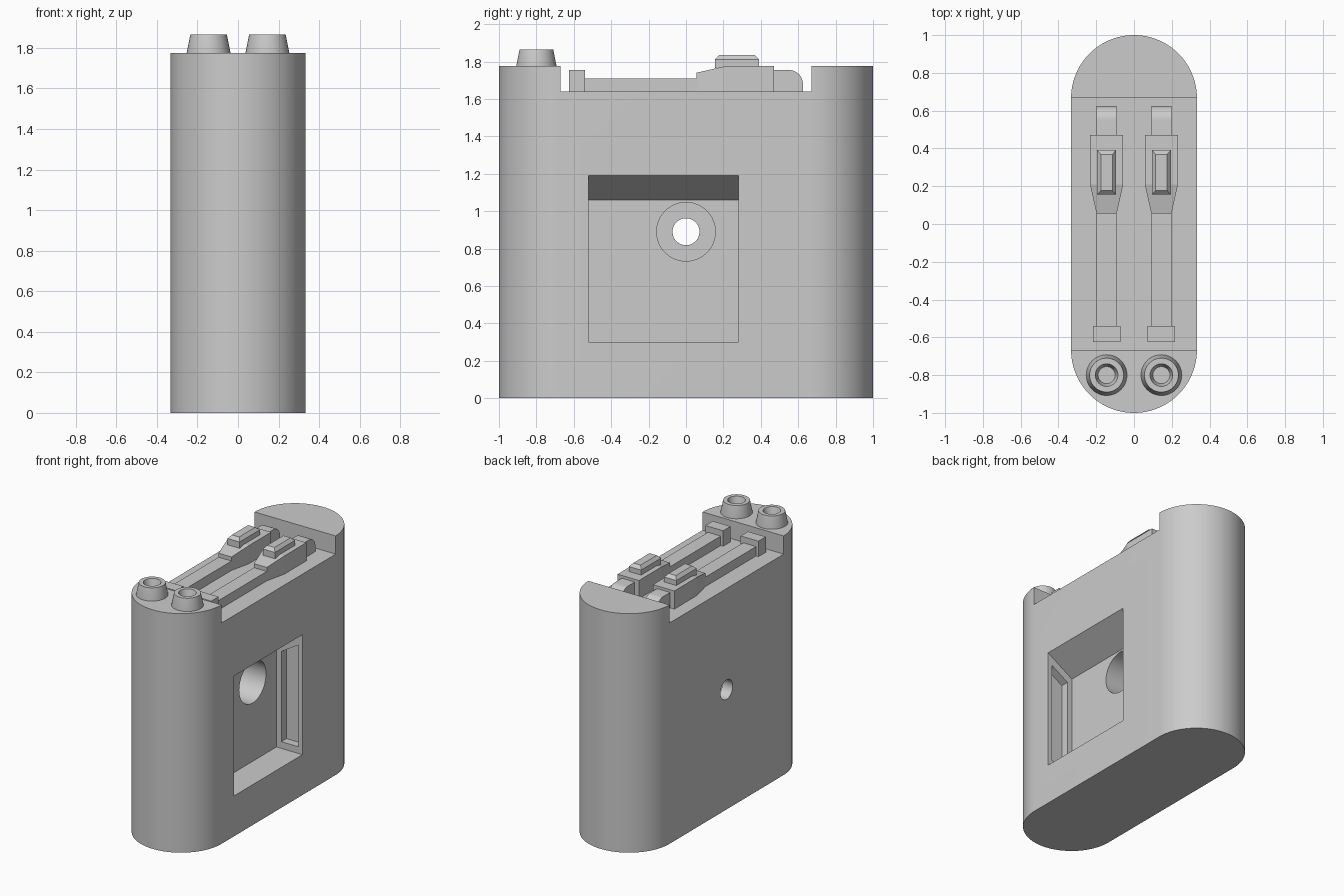
import bpy, bmesh
from math import pi, cos, sin, radians

if "Cube" in bpy.data.objects:
    bpy.data.objects.remove(bpy.data.objects["Cube"], do_unlink=True)

GREY = (0.6, 0.6, 0.6, 1)
grey = bpy.data.materials.new("plain grey")
grey.use_nodes = True
grey.diffuse_color = GREY
grey.node_tree.nodes["Principled BSDF"].inputs["Base Color"].default_value = GREY


def loft(name, rings):
    """Skin a closed solid through matching rings of points."""
    bm = bmesh.new()
    rows = [[bm.verts.new(p) for p in ring] for ring in rings]
    n = len(rows[0])
    for a, b in zip(rows, rows[1:]):
        for i in range(n):
            j = (i + 1) % n
            bm.faces.new((a[i], a[j], b[j], b[i]))
    bm.faces.new(rows[0])
    bm.faces.new(rows[-1])
    bmesh.ops.recalc_face_normals(bm, faces=bm.faces)
    mesh = bpy.data.meshes.new(name)
    bm.to_mesh(mesh)
    bm.free()
    mesh.materials.append(grey)
    obj = bpy.data.objects.new(name, mesh)
    bpy.context.collection.objects.link(obj)
    return obj


def prism(name, axis, pts, lo, hi):
    """Extrude a 2D outline along one axis."""
    place = {"X": lambda p, d: (d, p[0], p[1]),
             "Y": lambda p, d: (p[0], d, p[1]),
             "Z": lambda p, d: (p[0], p[1], d)}[axis]
    return loft(name, [[place(p, d) for p in pts] for d in (lo, hi)])


def arc(cx, cy, r, a0, a1, n):
    return [(cx + r * cos(radians(a0 + (a1 - a0) * i / n)),
             cy + r * sin(radians(a0 + (a1 - a0) * i / n))) for i in range(n + 1)]


def circle(cx, cy, r, n=48):
    return arc(cx, cy, r, 0, 360, n)[:-1]


def rect(cx, cy, hx, hy):
    return [(cx - hx, cy - hy), (cx + hx, cy - hy), (cx + hx, cy + hy), (cx - hx, cy + hy)]


def smooth(obj):
    bpy.ops.object.select_all(action="DESELECT")
    obj.select_set(True)
    bpy.context.view_layer.objects.active = obj
    bpy.ops.object.shade_smooth_by_angle(angle=radians(30))


def cut(obj, cutter):
    mod = obj.modifiers.new("cut", "BOOLEAN")
    mod.operation = "DIFFERENCE"
    mod.solver = "EXACT"
    mod.object = cutter
    bpy.context.view_layer.objects.active = obj
    bpy.ops.object.modifier_apply(modifier=mod.name)
    bpy.data.objects.remove(cutter, do_unlink=True)


# Body: upright slab with rounded ends
R, END, TOP, DECK = 0.333, 0.667, 1.775, 1.64
outline = arc(0, END, R, 0, 180, 48) + arc(0, -END, R, 180, 360, 48)
body = prism("body", "Z", outline, 0, TOP)

# Sunken deck between the rounded ends
cut(body, prism("deck_cutter", "Z", rect(0, 0, 0.5, 0.67), DECK, 2))

# Side pocket with sloping roof, slots in its end walls, stepped bore through
cut(body, prism("pocket_cutter", "Y",
                [(0.4, 0.3), (0.12, 0.3), (0.12, 1.06), (0.4, 1.231)], -0.52, 0.28))
cut(body, prism("slot_cutter", "Y",
                [(0.3, 0.35), (0.16, 0.35), (0.16, 1.02), (0.3, 1.105)], -0.58, 0.34))
cut(body, prism("wide_bore_cutter", "X", circle(0, 0.89, 0.157), -0.25, 0.2))
cut(body, prism("narrow_bore_cutter", "X", circle(0, 0.89, 0.072), -0.5, 0.2))
smooth(body)

for side, x in (("left", 0.145), ("right", -0.145)):
    # Hollow tapered nozzle
    profile = [(0.108, TOP - 0.01), (0.108, TOP), (0.09, 1.865),
               (0.06, 1.865), (0.045, 1.81)]
    nozzle = loft(side + "_nozzle",
                  [[(px, py, z) for px, py in circle(x, -0.8, r)] for r, z in profile])
    smooth(nozzle)

    # Rail and its front stop block
    prism(side + "_rail", "Z", rect(x, -0.24, 0.053, 0.32), DECK - 0.01, 1.71)
    prism(side + "_stop_block", "Z", rect(x, -0.582, 0.073, 0.043), DECK - 0.01, 1.755)

    # Lever that widens and rises toward the back
    loft(side + "_lever",
         [[(x - w, y, DECK - 0.01), (x + w, y, DECK - 0.01), (x + w, y, z), (x - w, y, z)]
          for y, w, z in ((0.055, 0.053, 1.74), (0.21, 0.088, TOP), (0.47, 0.088, TOP))])

    # Rounded tail behind the lever
    tail = prism(side + "_tail", "X",
                 [(0.45, DECK - 0.01), (0.625, DECK - 0.01)]
                 + arc(0.55, 1.68, 0.075, 0, 90, 12) + [(0.45, 1.755)],
                 x - 0.053, x + 0.053)
    smooth(tail)

    # Chamfered thumb button
    loft(side + "_button",
         [[(px, py, z) for px, py in rect(x, 0.273, hx, hy)]
          for hx, hy, z in ((0.05, 0.118, TOP - 0.01), (0.05, 0.118, 1.812),
                            (0.03, 0.095, 1.835))])
